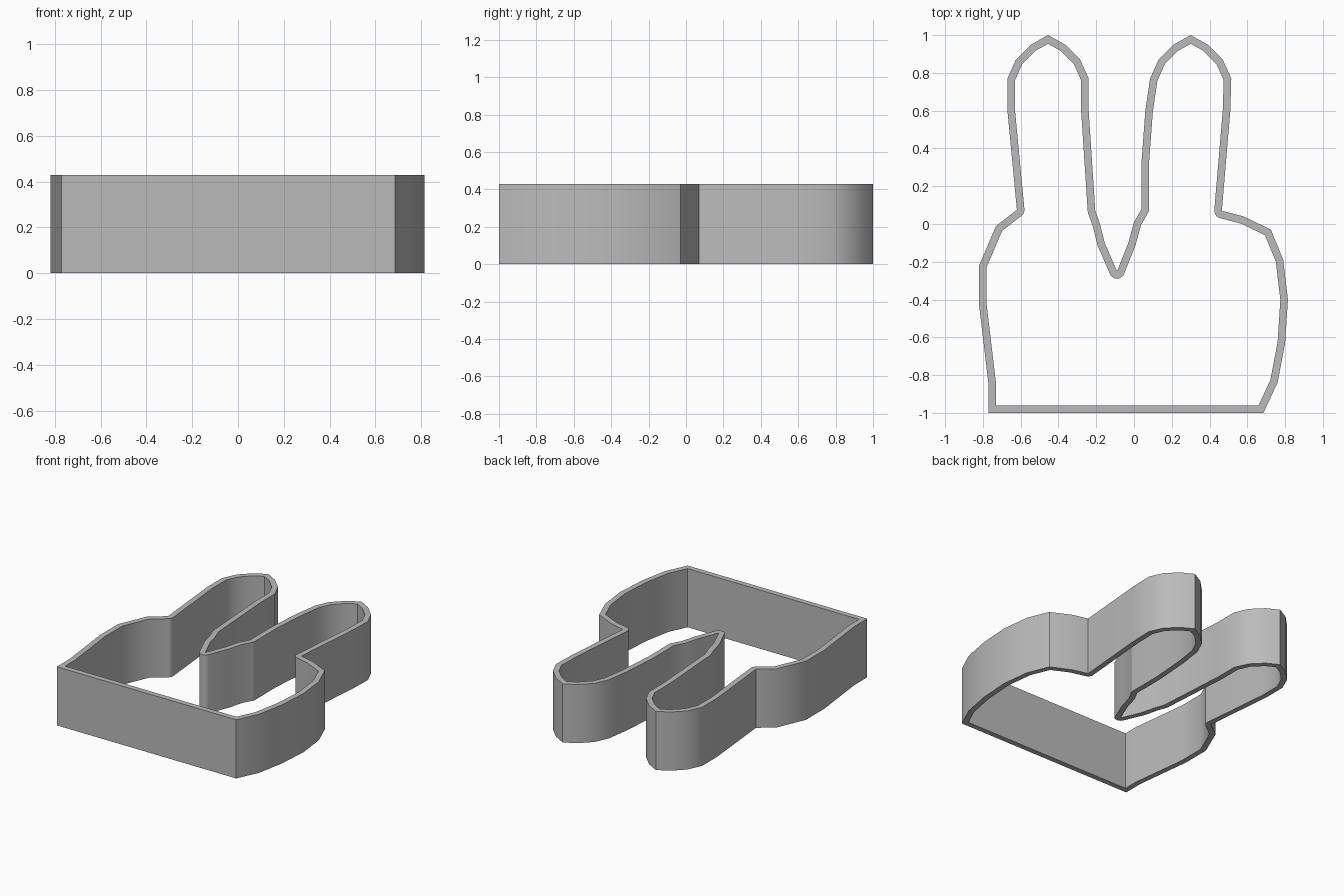
import bpy, bmesh
from math import ceil, radians
from mathutils import Vector

if "Cube" in bpy.data.objects:
    bpy.data.objects.remove(bpy.data.objects["Cube"])

HEIGHT = 0.43
WALL = 0.04


def ear_cap(cx):
    """Rounded ear tip, from its right edge over the peak to its left edge."""
    side = [(.215, .77), (.17, .87), (.09, .95)]
    return ([(cx + x, y) for x, y in side] + [(cx, 1)]
            + [(cx - x, y) for x, y in reversed(side)])


def inner_points(prev, point, following):
    """Offset one outline corner inward: mitred when convex, rounded when concave."""
    d1 = (point - prev).normalized()
    d2 = (following - point).normalized()
    n1, n2 = Vector((-d1.y, d1.x)), Vector((-d2.y, d2.x))
    turn = d1.x * d2.y - d1.y * d2.x
    if turn < -0.3:
        steps = ceil(n1.angle(n2) / radians(20))
        return [point + WALL * n1.lerp(n2, k / steps).normalized()
                for k in range(steps + 1)]
    return [point + (n1 + n2) * WALL / (1 + n1.dot(n2))]


# Outer outline, counter-clockwise: base, cheek, ear, notch, ear, cheek
outline = [(-.77, -1), (.685, -1), (.76, -.84), (.80, -.63), (.815, -.4),
           (.79, -.19), (.725, -.03), (.58, .04), (.465, .07), (.51, .6)]
outline += ear_cap(.3)
outline += [(.06, .6), (.04, .33), (.04, .08), (0, .01), (-.03, -.1),
            (-.09, -.25), (-.155, -.1), (-.18, 0), (-.205, .07), (-.24, .6)]
outline += ear_cap(-.455)
outline += [(-.67, .6), (-.62, .075), (-.73, -.01), (-.82, -.22),
            (-.82, -.43), (-.77, -.85)]
outline = [Vector(p) for p in outline]

# Wall: outer and inner rings joined at the top and bottom rims
bm = bmesh.new()


def column(p):
    return [bm.verts.new((p.x, p.y, z)) for z in (0, HEIGHT)]


pairs = []
for i, p in enumerate(outline):
    outer = column(p)
    for q in inner_points(outline[i - 1], p, outline[(i + 1) % len(outline)]):
        pairs.append((outer, column(q)))

for i, (o2, i2) in enumerate(pairs):
    o1, i1 = pairs[i - 1]
    bm.faces.new((i2[0], i1[0], i1[1], i2[1]))
    if o1 is o2:
        bm.faces.new((o1[1], i2[1], i1[1]))
        bm.faces.new((o1[0], i1[0], i2[0]))
    else:
        bm.faces.new((o1[0], o2[0], o2[1], o1[1]))
        bm.faces.new((o1[1], o2[1], i2[1], i1[1]))
        bm.faces.new((o1[0], i1[0], i2[0], o2[0]))
bmesh.ops.recalc_face_normals(bm, faces=bm.faces)

mesh = bpy.data.meshes.new("cutter_wall")
bm.to_mesh(mesh)
bm.free()
wall = bpy.data.objects.new("cutter_wall", mesh)
bpy.context.collection.objects.link(wall)

# Plain grey material
grey = bpy.data.materials.new("grey")
grey.use_nodes = True
color = (0.5, 0.5, 0.5, 1)
grey.diffuse_color = color
grey.node_tree.nodes["Principled BSDF"].inputs["Base Color"].default_value = color
mesh.materials.append(grey)

# Smooth the gentle bends, keep corners and rims sharp
bpy.ops.object.select_all(action="DESELECT")
wall.select_set(True)
bpy.context.view_layer.objects.active = wall
bpy.ops.object.shade_smooth_by_angle(angle=radians(35))
